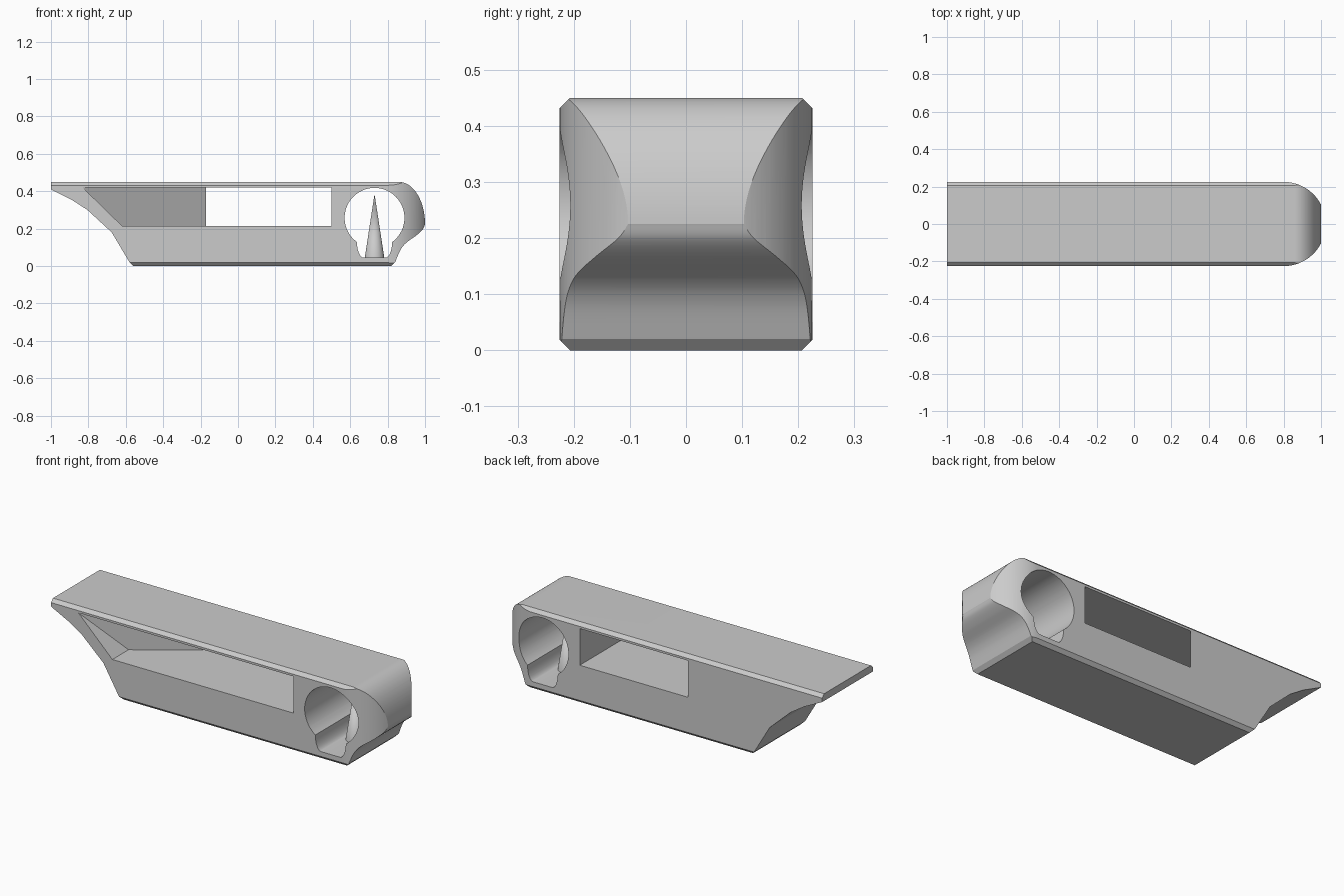
import bpy, bmesh
from math import sin, cos, pi
from mathutils import Vector

cube = bpy.data.objects.get("Cube")
if cube:
    bpy.data.objects.remove(cube, do_unlink=True)

grey = bpy.data.materials.new("light_grey")
grey.use_nodes = True
grey.diffuse_color = (0.6, 0.6, 0.6, 1)
grey.node_tree.nodes["Principled BSDF"].inputs["Base Color"].default_value = (0.6, 0.6, 0.6, 1)


def make_object(name, bm):
    bmesh.ops.recalc_face_normals(bm, faces=bm.faces[:])
    mesh = bpy.data.meshes.new(name)
    bm.to_mesh(mesh)
    bm.free()
    mesh.materials.append(grey)
    obj = bpy.data.objects.new(name, mesh)
    bpy.context.collection.objects.link(obj)
    return obj


def prism(name, points, axis, low, high):
    """Extrude a 2D outline along one axis."""
    place = {"x": lambda p, d: (d, p[0], p[1]),
             "y": lambda p, d: (p[0], d, p[1]),
             "z": lambda p, d: (p[0], p[1], d)}[axis]
    bm = bmesh.new()
    face = bm.faces.new([bm.verts.new(place(p, low)) for p in points])
    new = bmesh.ops.extrude_face_region(bm, geom=[face])["geom"]
    shift = Vector(place((0, 0), high - low))
    bmesh.ops.translate(bm, vec=shift, verts=[v for v in new if isinstance(v, bmesh.types.BMVert)])
    return make_object(name, bm)


def arc(cx, cz, rx, rz, start, end, steps):
    angles = [start + (end - start) * i / steps for i in range(steps + 1)]
    return [(cx + rx * cos(a), cz + rz * sin(a)) for a in angles]


def spline(points, steps=10):
    """Smooth curve through the given points."""
    p = [Vector(q) for q in [points[0]] + points + [points[-1]]]
    out = []
    for a, b, c, d in zip(p, p[1:], p[2:], p[3:]):
        for i in range(steps):
            t = i / steps
            out.append((b * 2 + (c - a) * t + (a * 2 - b * 5 + c * 4 - d) * t ** 2
                        + (b * 3 - a - c * 3 + d) * t ** 3) / 2)
    return [tuple(v) for v in out] + [points[-1]]


def combine(target, cutter, operation):
    bpy.context.view_layer.objects.active = target
    mod = target.modifiers.new("cut", "BOOLEAN")
    mod.operation, mod.solver, mod.object = operation, "EXACT", cutter
    bpy.ops.object.modifier_apply(modifier=mod.name)
    bpy.data.objects.remove(cutter, do_unlink=True)


def smooth(obj):
    bpy.ops.object.select_all(action="DESELECT")
    obj.select_set(True)
    bpy.context.view_layer.objects.active = obj
    bpy.ops.object.shade_smooth_by_angle(angle=0.16)


# Body: side outline with stepped tail and rounded nose
tail = [(-0.56, 0), (-0.58, 0.02), (-0.675, 0.18), (-0.805, 0.30),
        (-0.89, 0.355), (-1, 0.41), (-1, 0.45)]
nose = arc(0.86, 0.225, 0.14, 0.225, pi / 2, 0, 32)
chin = spline([(1, 0.225), (0.988, 0.197), (0.955, 0.165), (0.9, 0.125),
               (0.868, 0.085), (0.84, 0.02)])
body = prism("body", tail + nose + chin[1:] + [(0.82, 0)], "y", -0.3, 0.3)

# Body: bevelled cross-section along the length
W, C, H = 0.225, 0.018, 0.45
section = [(W - C, 0), (W, C), (W, H - C), (W - C, H)]
section += [(-y, z) for y, z in reversed(section)]
combine(body, prism("section", section, "x", -1.2, 1.2), "INTERSECT")

# Body: nose rounded in plan
plan = [(-1.2, -0.3), (0.6, -0.3), (0.6, -W)]
plan += arc(0.8, 0, W, W, -pi / 2, pi / 2, 64) + [(0.6, W), (0.6, 0.3), (-1.2, 0.3)]
combine(body, prism("plan", plan, "z", -0.2, 0.7), "INTERSECT")

# Window: ramped opening at the front, closed off by a diagonal wall
window = prism("window", [(-0.83, 0.42), (-0.62, 0.215), (0.5, 0.215), (0.5, 0.42)], "y", -0.29, 0.29)
wall = prism("wall", [(-0.94, -0.3), (0.6, -0.3), (0.6, 0.3), (-0.06, 0.3)], "z", 0.1, 0.6)
combine(window, wall, "INTERSECT")
combine(body, window, "DIFFERENCE")

# Keyhole: round bore with a rounded slot below
HX = 0.73
bore = prism("bore", arc(HX, 0.258, 0.16, 0.16, 0, 2 * pi, 72)[:-1], "y", -0.3, 0.3)
slot_left = arc(HX - 0.058, 0.13, 0.036, 0.085, pi, 1.5 * pi, 16)
slot = [(HX - 0.094, 0.25)] + slot_left
slot += [(2 * HX - x, z) for x, z in reversed(slot)]
combine(body, bore, "DIFFERENCE")
combine(body, prism("slot", slot, "y", -0.31, 0.31), "DIFFERENCE")
smooth(body)

# Spike standing in the keyhole
bm = bmesh.new()
bmesh.ops.create_cone(bm, cap_ends=True, segments=48, radius1=0.053, radius2=0, depth=0.345)
bmesh.ops.translate(bm, vec=(HX, 0, 0.2125), verts=bm.verts[:])
smooth(make_object("spike", bm))
